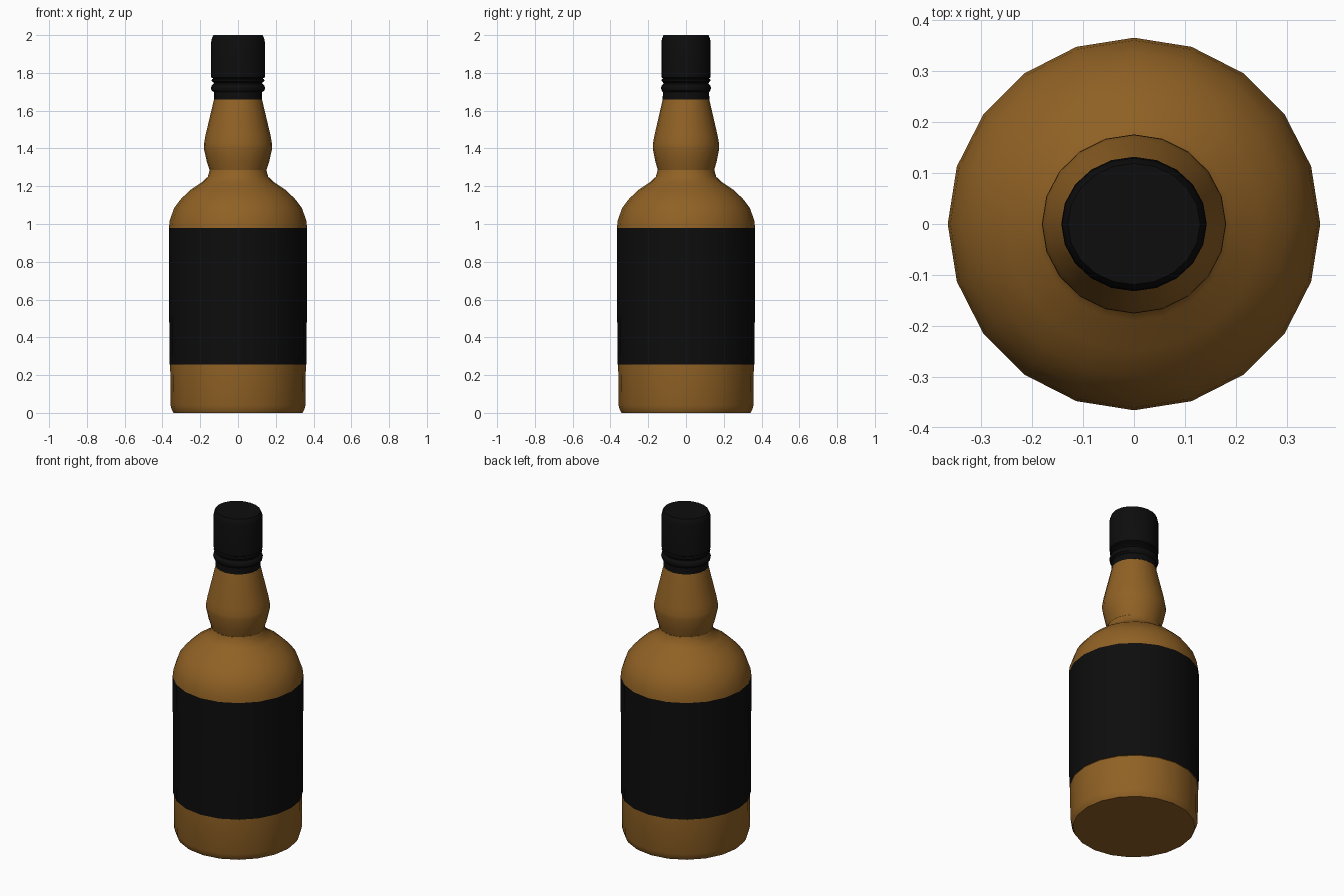
import bpy, bmesh, math

if "Cube" in bpy.data.objects:
    bpy.data.objects.remove(bpy.data.objects["Cube"])

SIDES = 20


def material(name, rgb):
    m = bpy.data.materials.new(name)
    m.diffuse_color = (*rgb, 1)
    m.use_nodes = True
    m.node_tree.nodes["Principled BSDF"].inputs["Base Color"].default_value = m.diffuse_color
    return m


amber = material("amber_glass", (0.28, 0.12, 0.018))
black = material("black", (0.004, 0.004, 0.004))


def lathe(name, profile, mat, cap_bottom=False, cap_top=False):
    """Turn (x radius, y radius, z) points into a ring-by-ring surface."""
    bm = bmesh.new()
    rings = []
    for rx, ry, z in profile:
        angles = [2 * math.pi * i / SIDES for i in range(SIDES)]
        rings.append([bm.verts.new((rx * math.cos(a), ry * math.sin(a), z)) for a in angles])
    for lo, hi in zip(rings, rings[1:]):
        for i in range(SIDES):
            j = (i + 1) % SIDES
            bm.faces.new((lo[i], lo[j], hi[j], hi[i]))
    if cap_bottom:
        bm.faces.new(rings[0][::-1])
    if cap_top:
        bm.faces.new(rings[-1])
    mesh = bpy.data.meshes.new(name)
    bm.to_mesh(mesh)
    bm.free()
    mesh.materials.append(mat)
    obj = bpy.data.objects.new(name, mesh)
    bpy.context.collection.objects.link(obj)
    bpy.ops.object.select_all(action='DESELECT')
    obj.select_set(True)
    bpy.context.view_layer.objects.active = obj
    bpy.ops.object.shade_smooth_by_angle(angle=math.radians(35))
    return obj


def round_profile(points):
    return [(r, r, z) for r, z in points]


# Base of the bottle
lathe("bottle_base", round_profile([
    (0.342, 0.0), (0.350, 0.015), (0.357, 0.04), (0.359, 0.255), (0.363, 0.257)]),
    amber, cap_bottom=True)

# Wrapped label band
lathe("label", round_profile([(0.363, 0.257), (0.366, 0.94), (0.366, 0.978)]), black)

# Shoulder
lathe("shoulder", round_profile([
    (0.366, 0.978), (0.361, 1.02), (0.338, 1.085), (0.300, 1.135),
    (0.250, 1.182), (0.190, 1.222), (0.160, 1.250), (0.150, 1.285)]), amber)

# Bulbous neck, slightly oval
lathe("neck", [
    (0.150, 0.149, 1.285), (0.165, 0.162, 1.33), (0.181, 0.176, 1.40),
    (0.180, 0.175, 1.425), (0.172, 0.167, 1.47), (0.127, 0.123, 1.66)], amber)

# Collar with two rings, then the stopper cap
lathe("collar_and_cap", [
    (0.122, 0.118, 1.66), (0.127, 0.124, 1.66), (0.127, 0.122, 1.698),
    (0.141, 0.130, 1.708), (0.143, 0.132, 1.722), (0.138, 0.128, 1.735),
    (0.128, 0.120, 1.742), (0.130, 0.121, 1.750), (0.140, 0.130, 1.757),
    (0.138, 0.128, 1.766), (0.130, 0.121, 1.770), (0.142, 0.130, 1.776),
    (0.142, 0.130, 1.965), (0.138, 0.126, 1.985), (0.130, 0.119, 2.0)],
    black, cap_bottom=True, cap_top=True)
